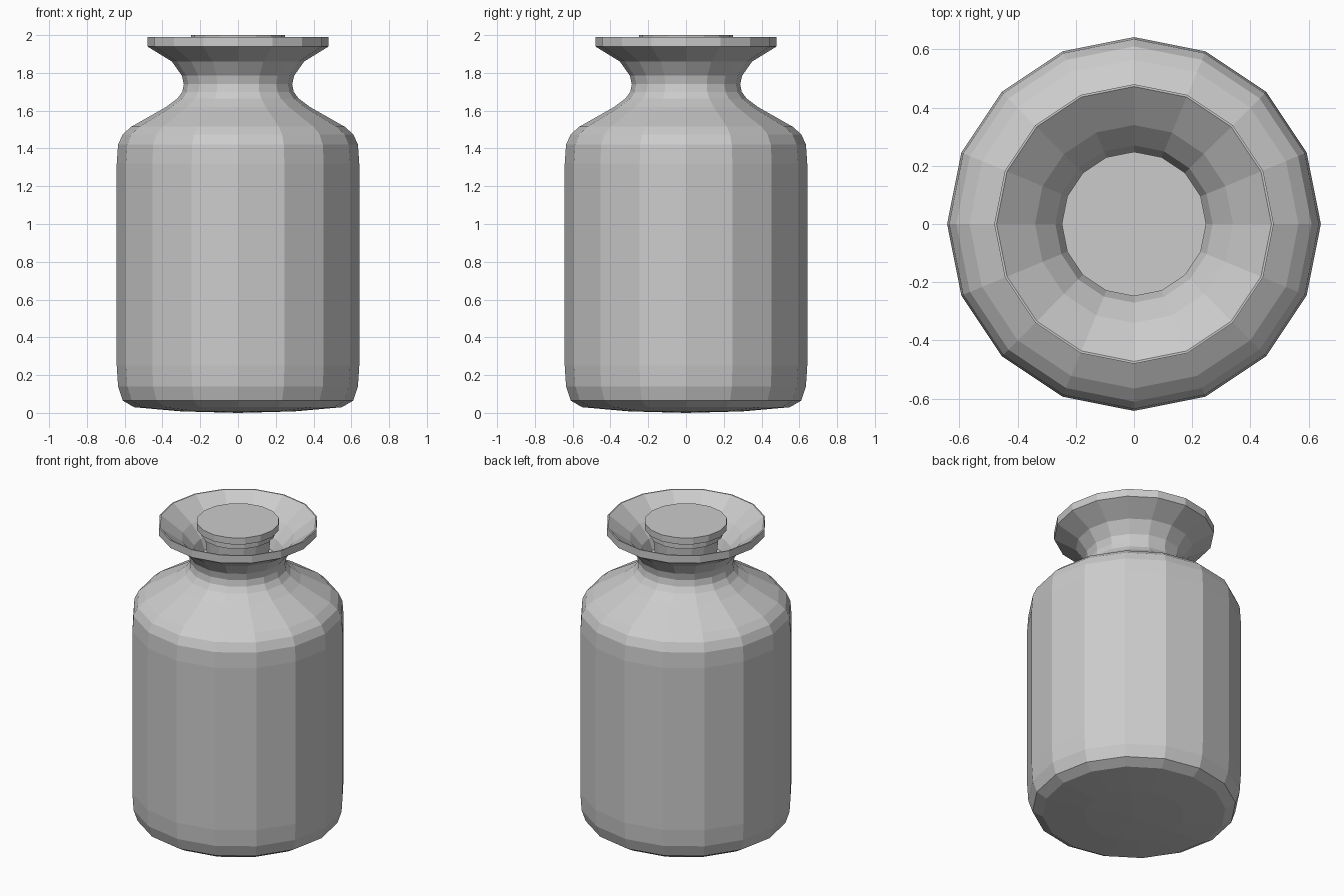
import bpy, math

SIDES = 16

cube = bpy.data.objects.get("Cube")
if cube:
    bpy.data.objects.remove(cube, do_unlink=True)

grey = bpy.data.materials.new("stone_grey")
grey.use_nodes = True
colour = (0.6, 0.6, 0.6, 1)
grey.diffuse_color = colour
grey.node_tree.nodes["Principled BSDF"].inputs["Base Color"].default_value = colour


def lathe(name, profile):
    """Turn a (radius, height) profile about z; radius zero makes a pole."""
    verts, rings, faces = [], [], []
    for r, z in profile:
        n = SIDES if r > 0 else 1
        rings.append([len(verts) + i % n for i in range(SIDES)])
        for i in range(n):
            a = math.tau * i / SIDES
            verts.append((r * math.cos(a), r * math.sin(a), z))
    for low, high in zip(rings, rings[1:]):
        for i in range(SIDES):
            j = (i + 1) % SIDES
            quad = [low[i], low[j], high[j], high[i]]
            faces.append(list(dict.fromkeys(quad)))
    mesh = bpy.data.meshes.new(name)
    mesh.from_pydata(verts, [], faces)
    mesh.materials.append(grey)
    obj = bpy.data.objects.new(name, mesh)
    bpy.context.collection.objects.link(obj)
    return obj


# Jar: base, straight wall, shoulder, flared lip, then down inside the funnel
lathe("jar_body", [
    (0, 0), (0.3, 0.008), (0.55, 0.03), (0.61, 0.065), (0.635, 0.14),
    (0.642, 0.25), (0.642, 1.32), (0.635, 1.42), (0.61, 1.475), (0.565, 1.515),
    (0.38, 1.62), (0.32, 1.665), (0.295, 1.7), (0.287, 1.74), (0.297, 1.785),
    (0.35, 1.86), (0.48, 1.94), (0.48, 1.99), (0.472, 1.99),
    (0.34, 1.89), (0.27, 1.81), (0.245, 1.74), (0, 1.72)])

# Stopper: tapered shank, lower collar and flat cap
lathe("stopper", [
    (0, 1.71), (0.18, 1.71), (0.2, 1.91), (0.222, 1.915), (0.222, 1.955),
    (0.248, 1.957), (0.248, 2.0), (0, 2.0)])
